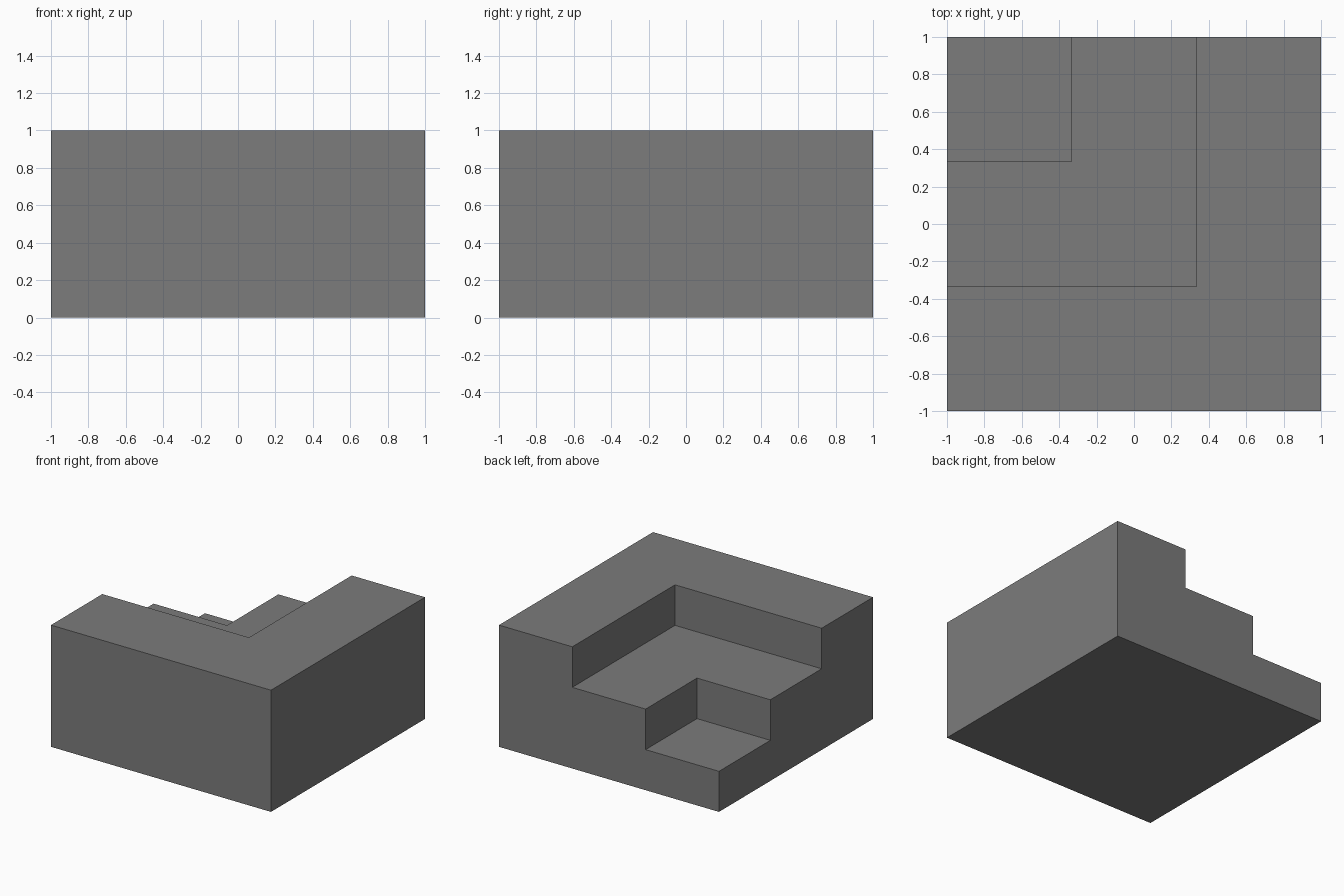
import bpy
import bmesh
import math

cube = bpy.data.objects.get("Cube")
if cube:
    bpy.data.objects.remove(cube, do_unlink=True)

STEPS = 3
RISE = 1.0 / STEPS

# Plain grey stone
stone = bpy.data.materials.new("grey_stone")
stone.use_nodes = True
colour = (0.2, 0.2, 0.2, 1.0)
stone.diffuse_color = colour
stone.node_tree.nodes["Principled BSDF"].inputs["Base Color"].default_value = colour

# Inner-corner stairs: a square plan, raised one L-shaped tread at a time
bm = bmesh.new()
bmesh.ops.create_grid(bm, x_segments=STEPS, y_segments=STEPS, size=1.0)
treads = list(bm.faces)
for step in range(STEPS):
    # Each rise leaves out the cells nearest the low back corner
    edge = -1.0 + 2.0 * step / STEPS
    region = []
    for face in treads:
        centre = face.calc_center_median()
        if max(centre.x, -centre.y) > edge:
            region.append(face)
    result = bmesh.ops.extrude_face_region(bm, geom=region)["geom"]
    verts = [g for g in result if isinstance(g, bmesh.types.BMVert)]
    treads = [g for g in result if isinstance(g, bmesh.types.BMFace)]
    bmesh.ops.translate(bm, verts=verts, vec=(0, 0, RISE))

# Merge flat cells into whole treads and walls
bmesh.ops.recalc_face_normals(bm, faces=bm.faces[:])
bmesh.ops.dissolve_limit(bm, angle_limit=math.radians(1),
                         verts=bm.verts[:], edges=bm.edges[:])

mesh = bpy.data.meshes.new("corner_stairs")
bm.to_mesh(mesh)
bm.free()
mesh.materials.append(stone)
stairs = bpy.data.objects.new("corner_stairs", mesh)
bpy.context.collection.objects.link(stairs)
